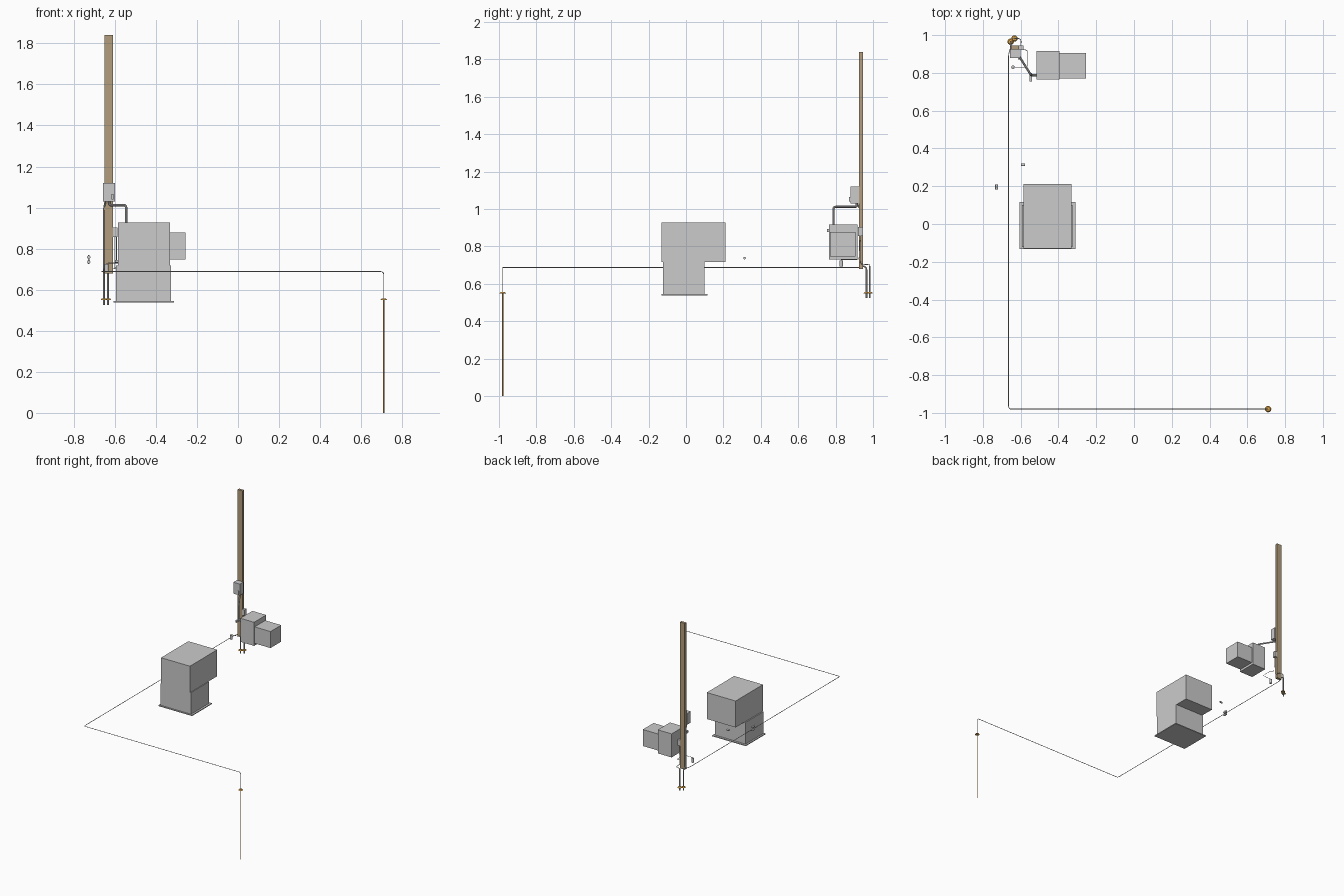
import bpy
from mathutils import Vector

if "Cube" in bpy.data.objects:
    bpy.data.objects.remove(bpy.data.objects["Cube"])


def material(name, rgb):
    m = bpy.data.materials.new(name)
    m.diffuse_color = (*rgb, 1)
    m.use_nodes = True
    m.node_tree.nodes["Principled BSDF"].inputs["Base Color"].default_value = m.diffuse_color
    return m


WOOD = material("wood", (0.45, 0.34, 0.2))
COPPER = material("copper", (0.8, 0.42, 0.08))


def box(name, x, y, z, mat=None):
    """Box from (min, max) ranges."""
    lo, hi = zip(x, y, z)
    bpy.ops.mesh.primitive_cube_add(size=1, location=[(a + b) / 2 for a, b in zip(lo, hi)])
    o = bpy.context.object
    o.name = name
    o.scale = [b - a for a, b in zip(lo, hi)]
    bpy.ops.object.transform_apply(location=False, rotation=False, scale=True)
    if mat:
        o.data.materials.append(mat)
    return o


def cylinder(name, a, b, r, mat=None, r2=None, sides=16):
    """Cylinder or cone between two points."""
    a, b = Vector(a), Vector(b)
    d = b - a
    bpy.ops.mesh.primitive_cone_add(vertices=sides, radius1=r, radius2=r if r2 is None else r2,
                                    depth=d.length, location=(a + b) / 2)
    o = bpy.context.object
    o.name = name
    o.rotation_euler = d.to_track_quat('Z', 'Y').to_euler()
    if mat:
        o.data.materials.append(mat)
    bpy.ops.object.shade_smooth_by_angle()
    return o


def tube(name, pts, r, bend=0.015, mat=None):
    """Round tube along a polyline with rounded corners."""
    pts = [Vector(p) for p in pts]
    path = [pts[0]]
    for p, q, s in zip(pts, pts[1:], pts[2:]):
        k = min(bend, (p - q).length * 0.45, (s - q).length * 0.45)
        a, b = q + (p - q).normalized() * k, q + (s - q).normalized() * k
        for i in range(5):
            t = i / 4
            path.append(a * (1 - t) ** 2 + q * 2 * t * (1 - t) + b * t * t)
    path.append(pts[-1])
    c = bpy.data.curves.new(name, 'CURVE')
    c.dimensions = '3D'
    c.bevel_depth = r
    c.bevel_resolution = 2
    c.use_fill_caps = True
    sp = c.splines.new('POLY')
    sp.points.add(len(path) - 1)
    for pt, v in zip(sp.points, path):
        pt.co = (*v, 1)
    o = bpy.data.objects.new(name, c)
    bpy.context.collection.objects.link(o)
    if mat:
        c.materials.append(mat)
    bpy.ops.object.select_all(action='DESELECT')
    o.select_set(True)
    bpy.context.view_layer.objects.active = o
    bpy.ops.object.convert(target='MESH')
    bpy.ops.object.shade_smooth_by_angle()


# Post and the boxes mounted on it
box("post", (-0.65, -0.608), (0.925, 0.945), (0.68, 1.84), WOOD)
box("junction_box", (-0.657, -0.6), (0.88, 0.925), (1.03, 1.12))
box("junction_box_latch", (-0.615, -0.606), (0.872, 0.88), (1.04, 1.065))
box("bonding_box", (-0.608, -0.586), (0.92, 0.945), (0.857, 0.903))

# Main equipment cabinet on its base
box("cabinet_top", (-0.584, -0.331), (-0.13, 0.212), (0.717, 0.927))
box("cabinet_base", (-0.593, -0.326), (-0.123, 0.1), (0.545, 0.717))
box("base_flange", (-0.606, -0.311), (-0.132, 0.116), (0.538, 0.545))

# Second, smaller unit
box("unit_body", (-0.515, -0.394), (0.764, 0.916), (0.73, 0.917))
box("unit_extension", (-0.394, -0.255), (0.771, 0.905), (0.747, 0.878))

# Conduit from the junction box to the small unit
tube("unit_conduit", [(-0.628, 0.91, 1.035), (-0.625, 0.915, 1.012), (-0.545, 0.788, 1.012),
                      (-0.545, 0.788, 0.885), (-0.51, 0.788, 0.885)], 0.006)
box("conduit_fitting", (-0.552, -0.54), (0.755, 0.8), (0.877, 0.893))

# Down cables beside the post, bent into the earth rods
tube("down_cable_left", [(-0.645, 0.91, 1.035), (-0.653, 0.935, 0.995), (-0.653, 0.935, 0.698),
                         (-0.653, 0.965, 0.69), (-0.653, 0.965, 0.525)], 0.0045)
tube("down_cable_right", [(-0.6, 0.932, 0.86), (-0.6, 0.932, 0.706), (-0.598, 0.982, 0.702),
                          (-0.633, 0.982, 0.702), (-0.633, 0.982, 0.66)], 0.002)
tube("earth_rod_right", [(-0.633, 0.982, 0.695), (-0.633, 0.982, 0.525)], 0.0045)

# Long perimeter wire and its far rod
tube("perimeter_wire", [(-0.653, 0.935, 0.688), (-0.664, 0.9, 0.688), (-0.664, -0.98, 0.688),
                        (0.71, -0.98, 0.688), (0.71, -0.98, 0.55)], 0.002)
tube("far_earth_rod", [(0.71, -0.98, 0.555), (0.71, -0.98, 0)], 0.003, mat=COPPER)

# Orange collars on all three rods
for n, (x, y) in {"left": (-0.653, 0.965), "right": (-0.633, 0.982), "far": (0.71, -0.98)}.items():
    cylinder("rod_collar_" + n, (x, y, 0.549), (x, y, 0.556), 0.017, COPPER, 0.011)

# Hanging sensor with its lead
tube("sensor_lead", [(-0.592, 0.932, 0.86), (-0.592, 0.925, 0.735), (-0.563, 0.92, 0.73),
                     (-0.563, 0.83, 0.73), (-0.64, 0.83, 0.73), (-0.64, 0.83, 0.715)], 0.0015)
cylinder("sensor", (-0.64, 0.83, 0.692), (-0.64, 0.83, 0.725), 0.01)

# Loose small fittings
for i, z in enumerate((0.735, 0.758)):
    cylinder("clip_%d" % i, (-0.727, 0.182, z), (-0.727, 0.21, z), 0.008)
box("clip_plate", (-0.73, -0.724), (0.19, 0.202), (0.726, 0.768))
cylinder("round_plug", (-0.598, 0.313, 0.738), (-0.578, 0.313, 0.738), 0.007)
